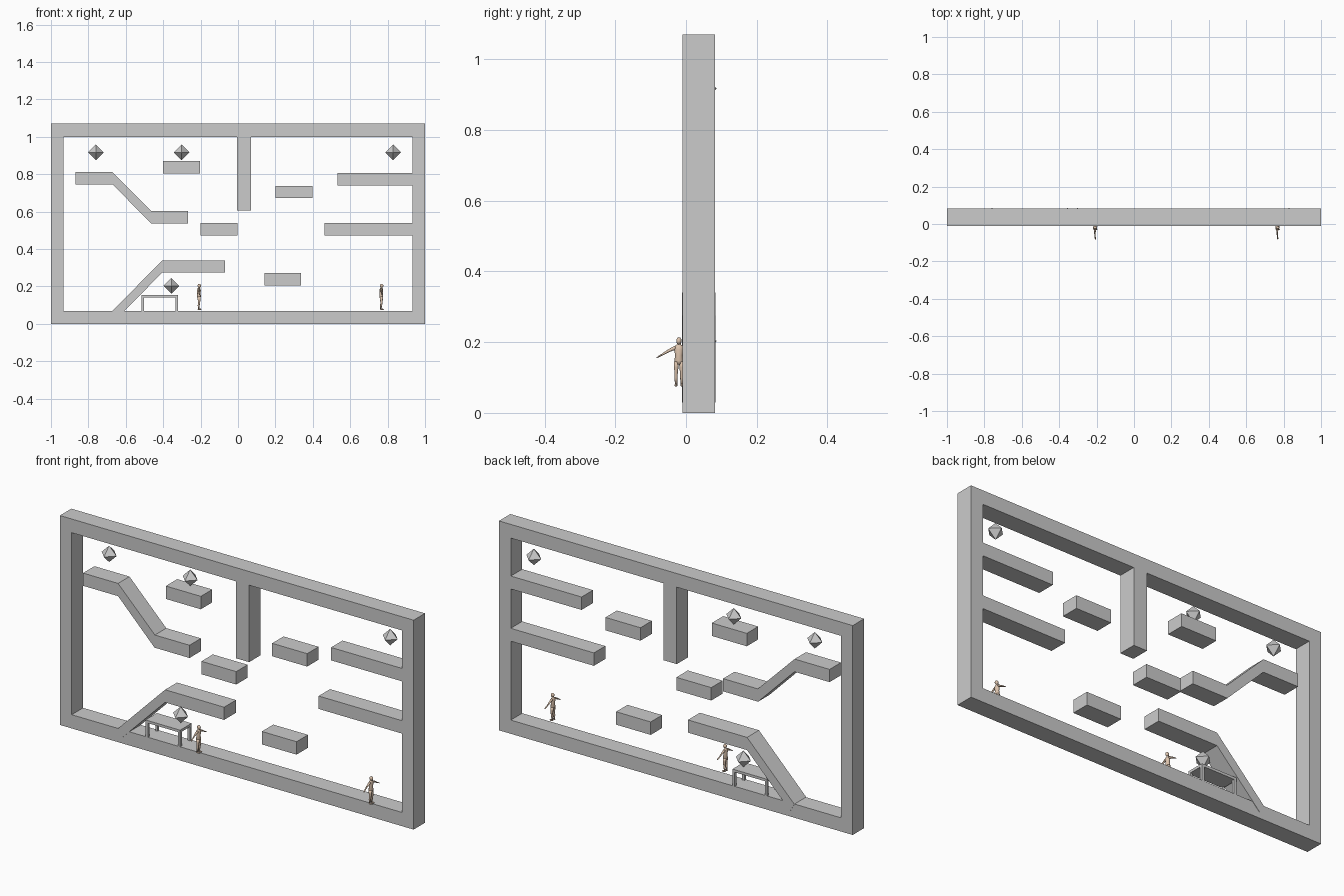
import bpy, bmesh
from math import sin, cos, pi
from mathutils import Vector, Matrix

if "Cube" in bpy.data.objects:
    bpy.data.objects.remove(bpy.data.objects["Cube"])

FRONT, BACK = -0.01, 0.082


def make(name, bm):
    bmesh.ops.recalc_face_normals(bm, faces=bm.faces)
    me = bpy.data.meshes.new(name)
    bm.to_mesh(me)
    bm.free()
    ob = bpy.data.objects.new(name, me)
    bpy.context.collection.objects.link(ob)
    return ob


def extrude(name, profile, y0=FRONT, y1=BACK):
    """Extrude an x-z outline through the depth."""
    bm = bmesh.new()
    face = bm.faces.new([bm.verts.new((x, y0, z)) for x, z in profile])
    ext = bmesh.ops.extrude_face_region(bm, geom=[face])
    bmesh.ops.translate(bm, vec=(0, y1 - y0, 0),
                        verts=[v for v in ext["geom"] if isinstance(v, bmesh.types.BMVert)])
    return make(name, bm)


def bar(name, x0, x1, z0, z1, y0=FRONT, y1=BACK):
    return extrude(name, [(x0, z0), (x1, z0), (x1, z1), (x0, z1)], y0, y1)


# Outer frame
bar("frame_floor", -0.933, 0.933, 0, 0.07)
bar("frame_ceiling", -0.933, 0.933, 1.0, 1.07)
bar("frame_left", -1, -0.933, 0, 1.07)
bar("frame_right", 0.933, 1, 0, 1.07)
bar("hanging_pillar", -0.005, 0.07, 0.607, 1.0)

# Straight platforms: left, right, top
for i, (x0, x1, top) in enumerate([
        (-0.401, -0.203, 0.870), (0.20, 0.398, 0.738), (0.533, 0.933, 0.806),
        (0.463, 0.933, 0.539), (-0.20, -0.003, 0.539), (0.142, 0.338, 0.272)]):
    bar(f"platform_{i + 1}", x0, x1, top - 0.066, top)

# Stepped platform and floor ramp
extrude("sloped_platform", [
    (-0.869, 0.746), (-0.671, 0.746), (-0.465, 0.538), (-0.267, 0.538),
    (-0.267, 0.603), (-0.463, 0.603), (-0.671, 0.811), (-0.869, 0.811)])
extrude("ramp_platform", [
    (-0.671, 0.07), (-0.648, 0.029), (-0.404, 0.275), (-0.07, 0.275),
    (-0.07, 0.34), (-0.404, 0.34)], FRONT - 0.002, BACK + 0.002)

# Table
bar("table_top", -0.516, -0.32, 0.142, 0.155)
for x in (-0.516, -0.333):
    for y in (FRONT, BACK - 0.013):
        bar("table_leg", x, x + 0.013, 0.07, 0.142, y, y + 0.013)

# Floating octahedral gems
for x, z in [(-0.76, 0.917), (-0.302, 0.917), (0.829, 0.917), (-0.356, 0.203)]:
    bm = bmesh.new()
    bmesh.ops.create_cone(bm, segments=4, radius1=0.042, radius2=0, depth=0.042,
                          matrix=Matrix.Translation((0, 0, 0.021)))
    bmesh.ops.mirror(bm, geom=bm.verts[:] + bm.edges[:] + bm.faces[:], axis='Z')
    bmesh.ops.remove_doubles(bm, verts=bm.verts, dist=1e-4)
    # align the points of the waist with x and y
    v = max(bm.verts, key=lambda v: v.co.x + 0.1 * v.co.y)
    if abs(v.co.y) > 0.01:
        bmesh.ops.rotate(bm, verts=bm.verts, matrix=Matrix.Rotation(pi / 4, 3, 'Z'))
    ob = make("gem", bm)
    ob.location = (x, 0.045, z)


def tube(bm, stations, n=12):
    """Elliptical tube through (point, radius along x, radius across)."""
    pts = [Vector(s[0]) for s in stations]
    rings = []
    for i, (_, a, b) in enumerate(stations):
        d = (pts[min(i + 1, len(pts) - 1)] - pts[max(i - 1, 0)]).normalized()
        v = d.cross(Vector((1, 0, 0))).normalized()
        u = v.cross(d)
        rings.append([bm.verts.new(pts[i] + u * a * cos(2 * pi * k / n) + v * b * sin(2 * pi * k / n))
                      for k in range(n)])
    for r, s in zip(rings, rings[1:]):
        for k in range(n):
            bm.faces.new((r[k], r[(k + 1) % n], s[(k + 1) % n], s[k]))
    bm.faces.new(rings[0])
    bm.faces.new(rings[-1])


def ball(bm, centre, size):
    bmesh.ops.create_uvsphere(bm, u_segments=14, v_segments=10, radius=1,
                              matrix=Matrix.Translation(centre) @ Matrix.Diagonal((*size, 1)))


# Standing figure with arms held out, facing +x
bm = bmesh.new()
tube(bm, [((0, 0, 0.062), 0.008, 0.009), ((0, 0, 0.072), 0.0105, 0.013),
          ((0, 0, 0.088), 0.009, 0.0105), ((0, 0, 0.104), 0.0105, 0.0135),
          ((0, 0, 0.113), 0.008, 0.013), ((0, 0, 0.118), 0.005, 0.006),
          ((0.001, 0, 0.124), 0.0045, 0.0045)])
ball(bm, (0.002, 0, 0.1285), (0.0095, 0.0075, 0.0105))
for s in (-1, 1):
    tube(bm, [((0, s * 0.007, 0.07), 0.009, 0.0068), ((0.001, s * 0.0075, 0.054), 0.0075, 0.0062),
              ((0.001, s * 0.008, 0.036), 0.0052, 0.0046), ((-0.001, s * 0.008, 0.025), 0.0055, 0.0046),
              ((-0.002, s * 0.008, 0.004), 0.0035, 0.0032)])
    ball(bm, (0.003, s * 0.0085, 0.003), (0.011, 0.0042, 0.004))
    tube(bm, [((0, s * 0.009, 0.109), 0.006, 0.006), ((0, s * 0.018, 0.106), 0.005, 0.005),
              ((0, s * 0.032, 0.099), 0.0038, 0.0038), ((0.001, s * 0.047, 0.090), 0.0028, 0.0026),
              ((0.002, s * 0.054, 0.086), 0.0042, 0.0022), ((0.003, s * 0.063, 0.081), 0.002, 0.0012)])
fig = make("figure_left", bm)
for p in fig.data.polygons:
    p.use_smooth = True
skin = bpy.data.materials.new("skin")
skin.diffuse_color = (0.72, 0.55, 0.42, 1)
skin.use_nodes = True
skin.node_tree.nodes["Principled BSDF"].inputs["Base Color"].default_value = skin.diffuse_color
fig.data.materials.append(skin)
fig.location = (-0.209, -0.02, 0.075)
fig2 = bpy.data.objects.new("figure_right", fig.data)
bpy.context.collection.objects.link(fig2)
fig2.location = (0.766, -0.02, 0.075)
